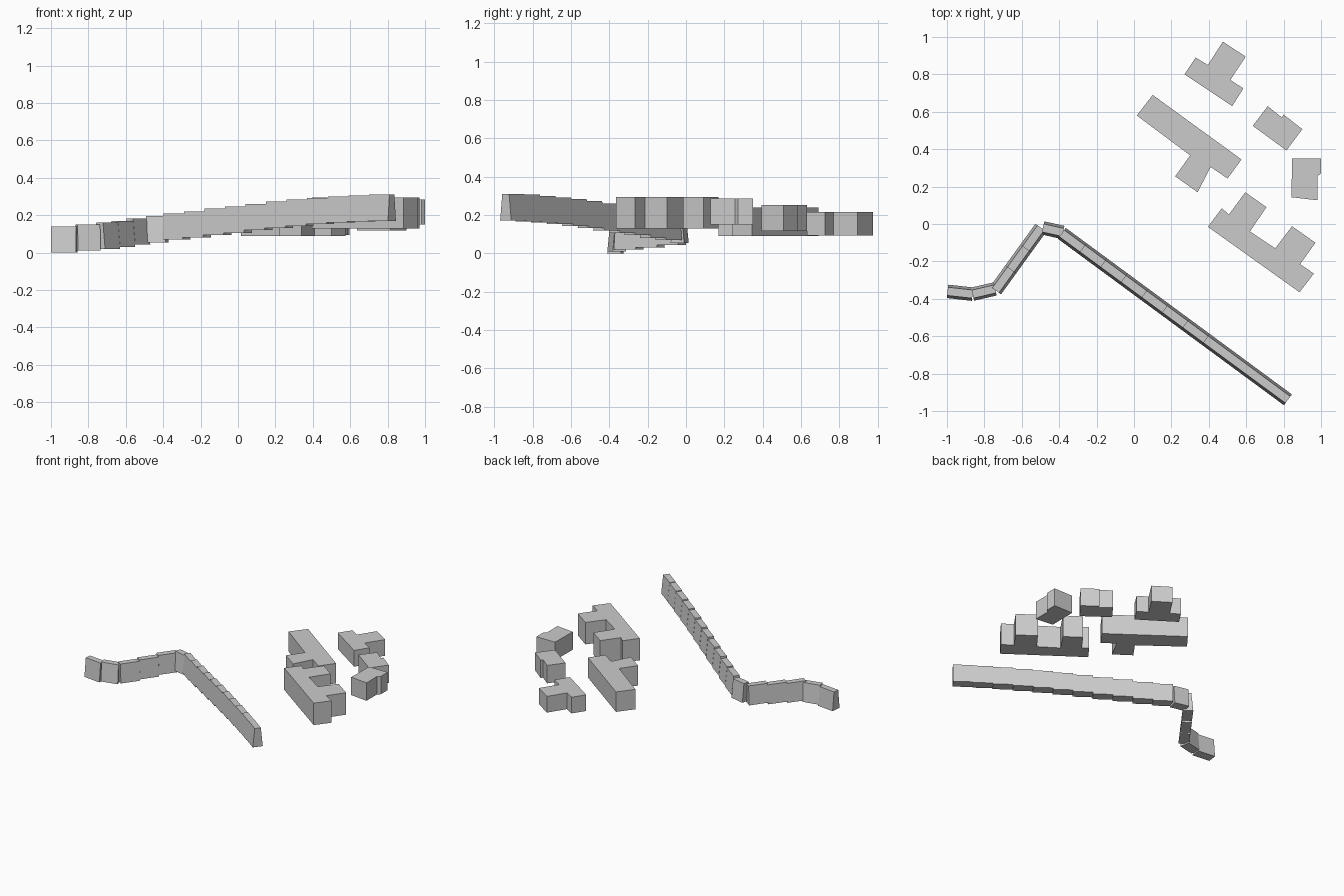
import bpy, bmesh
from mathutils import Vector

if "Cube" in bpy.data.objects:
    bpy.data.objects.remove(bpy.data.objects["Cube"])


def make_object(name, bm):
    bmesh.ops.recalc_face_normals(bm, faces=bm.faces[:])
    mesh = bpy.data.meshes.new(name)
    bm.to_mesh(mesh)
    bm.free()
    obj = bpy.data.objects.new(name, mesh)
    bpy.context.collection.objects.link(obj)
    return obj


def building(name, outline, z0, z1):
    bm = bmesh.new()
    base = bm.faces.new([bm.verts.new((x, y, z0)) for x, y in outline])
    ext = bmesh.ops.extrude_face_region(bm, geom=[base], use_keep_orig=True)
    top = [v for v in ext["geom"] if isinstance(v, bmesh.types.BMVert)]
    bmesh.ops.translate(bm, verts=top, vec=(0, 0, z1 - z0))
    return make_object(name, bm)


def wall_segment(name, a, b, z0, height=0.14, bottom=0.072, top=0.044):
    # Level block with a tapered cross-section
    a, b = Vector(a), Vector(b)
    d = (b - a).normalized()
    side = Vector((-d.y, d.x))
    bm = bmesh.new()
    rings = []
    for p in (a, b):
        ring = []
        for off, z in ((-bottom / 2, 0), (bottom / 2, 0), (top / 2, height), (-top / 2, height)):
            q = p + side * off
            ring.append(bm.verts.new((q.x, q.y, z0 + z)))
        rings.append(ring)
        bm.faces.new(ring)
    for i in range(4):
        j = (i + 1) % 4
        bm.faces.new((rings[0][i], rings[0][j], rings[1][j], rings[1][i]))
    return make_object(name, bm)


# Buildings
building("north_building", [(0.27, 0.80), (0.33, 0.89), (0.395, 0.85), (0.475, 0.975),
                            (0.597, 0.895), (0.515, 0.77), (0.585, 0.725), (0.525, 0.63)], 0.093, 0.215)
building("long_building", [(0.015, 0.58), (0.10, 0.69), (0.575, 0.345), (0.50, 0.243),
                           (0.41, 0.305), (0.34, 0.17), (0.22, 0.255), (0.30, 0.367)], 0.09, 0.24)
building("small_building", [(0.635, 0.525), (0.715, 0.63), (0.79, 0.57), (0.80, 0.585),
                            (0.90, 0.507), (0.815, 0.393)], 0.117, 0.252)
building("east_building", [(0.845, 0.35), (1.0, 0.35), (1.0, 0.27), (0.98, 0.255),
                           (0.98, 0.127), (0.842, 0.143)], 0.15, 0.285)
building("south_building", [(0.395, -0.015), (0.47, 0.085), (0.507, 0.05), (0.595, 0.17),
                            (0.708, 0.09), (0.62, -0.04), (0.755, -0.13), (0.845, -0.012),
                            (0.97, -0.10), (0.888, -0.215), (0.962, -0.265), (0.885, -0.365)], 0.13, 0.295)

# Stepped wall: each run is start, end and the base heights of its segments
runs = [((-0.997, -0.36), (-0.863, -0.375), [0.0]),
        ((-0.863, -0.375), (-0.742, -0.347), [0.01]),
        ((-0.74, -0.355), (-0.498, -0.02), [0.02, 0.03, 0.043]),
        ((-0.487, -0.021), (-0.38, -0.045), [0.055]),
        ((-0.386, -0.05), (0.823, -0.94),
         [0.07, 0.08, 0.095, 0.106, 0.12, 0.132, 0.143, 0.152, 0.16, 0.166, 0.17])]
for r, (start, end, bases) in enumerate(runs, 1):
    start, end = Vector(start), Vector(end)
    n = len(bases)
    for i, z in enumerate(bases):
        wall_segment(f"wall_run_{r}_segment_{i + 1}",
                     start.lerp(end, i / n), start.lerp(end, (i + 1) / n), z)
